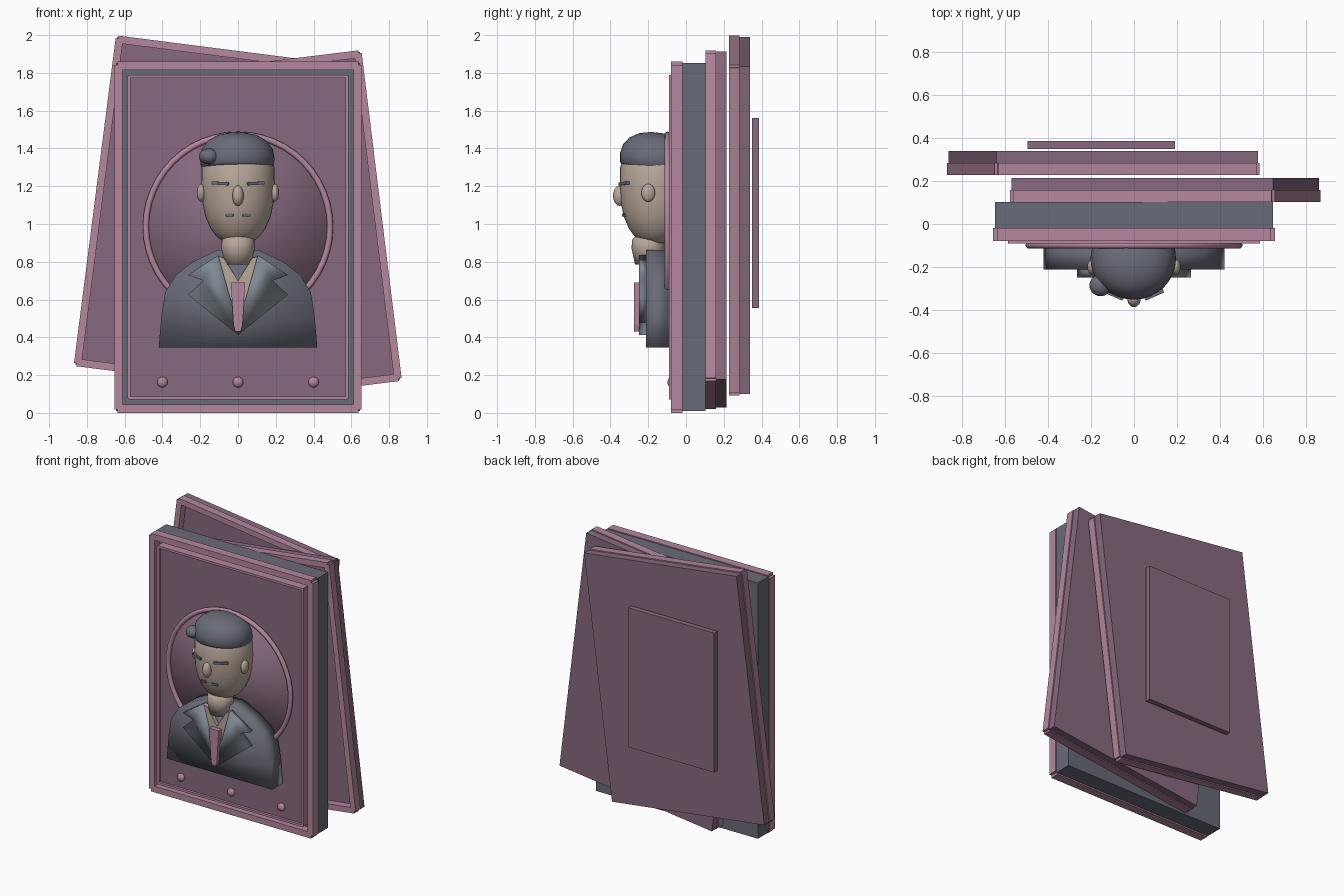
import bpy, bmesh, math
from math import radians, sin, cos, pi

cube = bpy.data.objects.get("Cube")
if cube:
    bpy.data.objects.remove(cube)


def material(name, rgb):
    m = bpy.data.materials.new(name)
    lin = [((c / 255 + 0.055) / 1.055) ** 2.4 for c in rgb] + [1]
    m.diffuse_color = lin
    m.use_nodes = True
    m.node_tree.nodes["Principled BSDF"].inputs["Base Color"].default_value = lin
    return m


PINK = material("dusty_pink", (180, 135, 157))
PLUM = material("plum", (135, 106, 128))
SLATE = material("slate", (105, 107, 120))
LAPEL = material("blue_grey", (128, 138, 148))
SKIN = material("tan", (185, 168, 155))


def finish(name, bm, mat, smooth=False):
    bmesh.ops.recalc_face_normals(bm, faces=bm.faces)
    for f in bm.faces:
        f.smooth = smooth
    me = bpy.data.meshes.new(name)
    bm.to_mesh(me)
    bm.free()
    me.materials.append(mat)
    ob = bpy.data.objects.new(name, me)
    bpy.context.collection.objects.link(ob)
    return ob


def add_box(bm, x, y, z):
    """Add a box spanning the given (low, high) ranges."""
    vs = bmesh.ops.create_cube(bm, size=1)["verts"]
    for v in vs:
        v.co = [(a + b) / 2 + c * (b - a) for (a, b), c in zip((x, y, z), v.co)]


def box(name, x, y, z, mat):
    bm = bmesh.new()
    add_box(bm, x, y, z)
    return finish(name, bm, mat)


def frame(name, w, h, bar, y, mat, notch=0.0):
    """Rectangular frame centred on the origin, with stepped corners."""
    bm = bmesh.new()
    for s in (-1, 1):
        add_box(bm, sorted((s * w / 2, s * (w / 2 - bar))), y, (notch - h / 2, h / 2 - notch))
        add_box(bm, (notch - w / 2, w / 2 - notch), y, sorted((s * h / 2, s * (h / 2 - bar))))
    return finish(name, bm, mat)


def plate(name, points, y, mat, smooth=False):
    """Extrude an outline of (x, z) points through the y range."""
    bm = bmesh.new()
    face = bm.faces.new([bm.verts.new((px, y[0], pz)) for px, pz in points])
    new = bmesh.ops.extrude_face_region(bm, geom=[face])["geom"]
    for v in new:
        if isinstance(v, bmesh.types.BMVert):
            v.co.y = y[1]
    return finish(name, bm, mat, smooth)


def ball(name, loc, size, mat):
    bm = bmesh.new()
    bmesh.ops.create_uvsphere(bm, u_segments=24, v_segments=14, radius=1)
    ob = finish(name, bm, mat, True)
    ob.location, ob.scale = loc, size
    return ob


def lathe(name, profile, loc, mat, scale=(1, 1, 1), n=32):
    """Revolve (radius, height) points about z and close the ends."""
    bm = bmesh.new()
    rings = [[bm.verts.new((r * cos(2 * pi * i / n), r * sin(2 * pi * i / n), z))
              for i in range(n)] for r, z in profile]
    for a, b in zip(rings, rings[1:]):
        for i in range(n):
            j = (i + 1) % n
            bm.faces.new((a[i], a[j], b[j], b[i]))
    bm.faces.new(rings[0])
    bm.faces.new(rings[-1])
    ob = finish(name, bm, mat, True)
    ob.location, ob.scale = loc, scale
    return ob


def mirrored(points):
    return [(-x, z) for x, z in points]


# Two tilted cards behind the main one
for label, cx, cz, y, tilt in (("middle", 0.145, 0.97, 0.103, -7.0), ("back", -0.143, 1.045, 0.228, 7.3)):
    w, h = 1.24, 1.764
    parts = [box(label + "_card_slab", (-w / 2 + 0.008, w / 2 - 0.008), (y + 0.055, y + 0.111),
                 (-h / 2 + 0.008, h / 2 - 0.008), PLUM),
             frame(label + "_card_frame", w, h, 0.04, (y, y + 0.056), PINK, 0.015)]
    for p in parts:
        p.location = (cx, 0, cz)
        p.rotation_euler.y = radians(tilt)
box("back_plate", (-0.495, 0.19), (0.349, 0.386), (0.555, 1.56), PLUM)

# Main card with outer frame, panel and inner frame
box("main_card", (-0.645, 0.645), (-0.02, 0.103), (0.01, 1.853), SLATE)
frame("outer_frame", 1.31, 1.86, 0.044, (-0.08, -0.018), PINK, 0.018).location.z = 0.93
box("front_panel", (-0.575, 0.575), (-0.072, -0.02), (0.08, 1.78), PLUM)
frame("inner_frame", 1.17, 1.72, 0.016, (-0.09, -0.02), PINK, 0.005).location.z = 0.93
for i, x in enumerate((-0.4, 0, 0.4)):
    ball("stud_%d" % (i + 1), (x, -0.078, 0.163), (0.028, 0.02, 0.028), PINK)

# Round medallion and its rim
disc = lathe("medallion", [(0.485, 0), (0.485, 0.02)], (0, -0.07, 0.985), PLUM, n=48)
disc.rotation_euler.x = pi / 2
bpy.ops.mesh.primitive_torus_add(major_radius=0.488, minor_radius=0.016, major_segments=48, minor_segments=10,
                                 location=(0, -0.098, 0.985), rotation=(pi / 2, 0, 0))
rim = bpy.context.object
rim.name = "medallion_rim"
rim.data.materials.append(PINK)
bpy.ops.object.shade_smooth()

# Jacket with lapels, collar and tie
shoulder = [(0.42, 0.345), (0.405, 0.52), (0.385, 0.64), (0.33, 0.73), (0.24, 0.80), (0.11, 0.862)]
plate("jacket", shoulder + mirrored(shoulder)[::-1], (-0.212, -0.09), SLATE, True)
lapel = [(0.105, 0.835), (0.265, 0.73), (0.185, 0.70), (0.265, 0.625), (0, 0.412), (0, 0.5), (0.045, 0.62)]
collar = [(0.11, 0.83), (0.075, 0.82), (0, 0.70), (0, 0.56), (0.045, 0.61)]
for side, flip in (("left", list), ("right", mirrored)):
    plate(side + "_lapel", flip(lapel), (-0.248, -0.21), LAPEL, True)
    plate(side + "_collar", flip(collar), (-0.24, -0.21), SKIN)
half_tie = [(0.015, 0.43), (0.024, 0.465), (0.038, 0.69)]
plate("tie", half_tie + mirrored(half_tie)[::-1], (-0.275, -0.24), PINK)

# Head, neck and features
lathe("neck", [(0.07, 0.785), (0.088, 0.87), (0.086, 0.915), (0.05, 0.955)], (0, -0.2, 0), SKIN)
lathe("head", [(0.07, 0.9), (0.115, 0.935), (0.145, 0.975), (0.173, 1.04), (0.188, 1.11), (0.195, 1.2),
               (0.193, 1.3), (0.15, 1.4)], (0, -0.16, 0), SKIN, (1, 0.98, 1))
hair = lathe("hair", [(0.18, -0.075), (0.194, -0.055), (0.2, -0.015), (0.19, 0.035), (0.16, 0.075),
                      (0.11, 0.105), (0.05, 0.12), (0.01, 0.122)], (-0.004, -0.16, 1.362), SLATE, (0.99, 0.95, 1))
hair.rotation_euler.x = radians(-8)
ball("hair_curl", (-0.155, -0.285, 1.358), (0.052, 0.05, 0.042), SLATE)
ball("nose", (0, -0.35, 1.15), (0.03, 0.036, 0.054), SKIN)
for side, s in (("left", 1), ("right", -1)):
    ball(side + "_ear", (s * 0.195, -0.2, 1.165), (0.022, 0.036, 0.047), SKIN)
    brow = box(side + "_eye", (-0.047, 0.047), (-0.01, 0.02), (-0.008, 0.008), SLATE)
    brow.location, brow.rotation_euler = (s * 0.093, -0.328, 1.215), (0, radians(-3 * s), radians(24 * s))
    lip = box(side + "_moustache", (-0.02, 0.02), (-0.008, 0.02), (-0.008, 0.008), SLATE)
    lip.location, lip.rotation_euler = (s * 0.044, -0.325, 1.047), (0, radians(5 * s), radians(14 * s))
